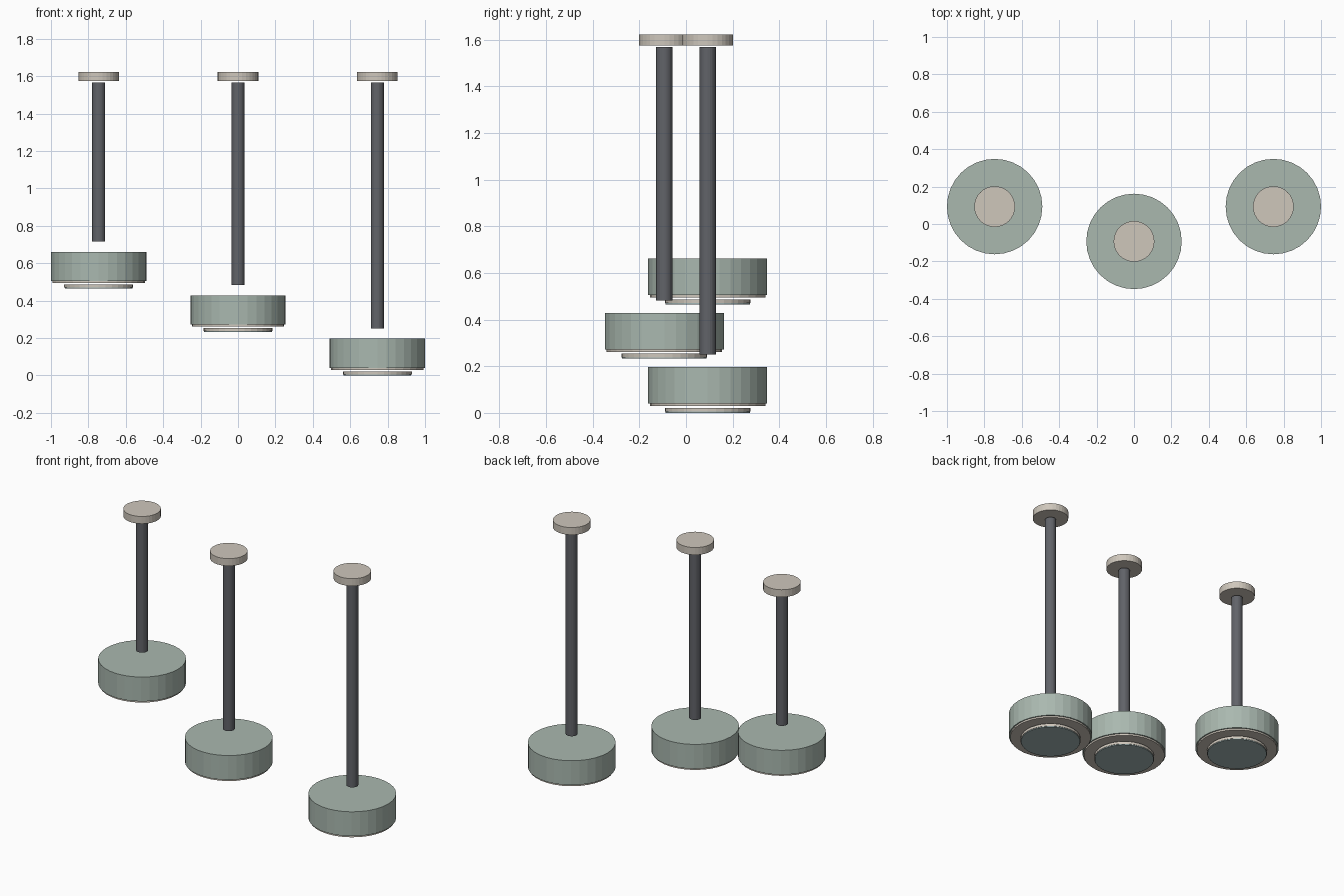
import bpy
import bmesh
from mathutils import Matrix

cube = bpy.data.objects.get("Cube")
if cube:
    bpy.data.objects.remove(cube, do_unlink=True)


def material(name, rgb):
    mat = bpy.data.materials.new(name)
    mat.use_nodes = True
    mat.diffuse_color = (*rgb, 1)
    mat.node_tree.nodes["Principled BSDF"].inputs["Base Color"].default_value = (*rgb, 1)
    return mat


sage = material("sage green", (0.40, 0.48, 0.43))
beige = material("warm beige", (0.62, 0.57, 0.50))
steel = material("dark grey", (0.12, 0.125, 0.14))
glass = material("blue grey glass", (0.36, 0.47, 0.47))


def disc(name, x, y, bottom, top, radius, sides, mat):
    """Closed upright cylinder between two heights."""
    bm = bmesh.new()
    bmesh.ops.create_cone(bm, cap_ends=True, segments=sides, radius1=radius,
                          radius2=radius, depth=top - bottom,
                          matrix=Matrix.Translation((0, 0, (top + bottom) / 2)))
    mesh = bpy.data.meshes.new(name)
    bm.to_mesh(mesh)
    bm.free()
    mesh.materials.append(mat)
    obj = bpy.data.objects.new(name, mesh)
    obj.location = (x, y, 0)
    bpy.context.collection.objects.link(obj)


# Three pendants hung from one ceiling height, each lower than the last
STEP = 0.2325
for i, side in enumerate(("left", "middle", "right")):
    x = 0.745 * (1 - i)
    y = -0.093 if side == "middle" else 0.093
    z = STEP * i

    # Ceiling plate and hanging rod
    disc(side + "_ceiling_plate", x, y, 1.575, 1.622, 0.109, 32, beige)
    disc(side + "_rod", x, y, z + 0.25, 1.567, 0.035, 24, steel)

    # Drum shade with its lower trim, lens ring and lens
    disc(side + "_shade", x, y, z + 0.04, z + 0.196, 0.255, 32, sage)
    disc(side + "_shade_trim", x, y, z + 0.029, z + 0.04, 0.247, 32, beige)
    disc(side + "_lens_ring", x, y, z + 0.005, z + 0.022, 0.184, 32, beige)
    disc(side + "_lens", x, y, z, z + 0.005, 0.181, 32, glass)
